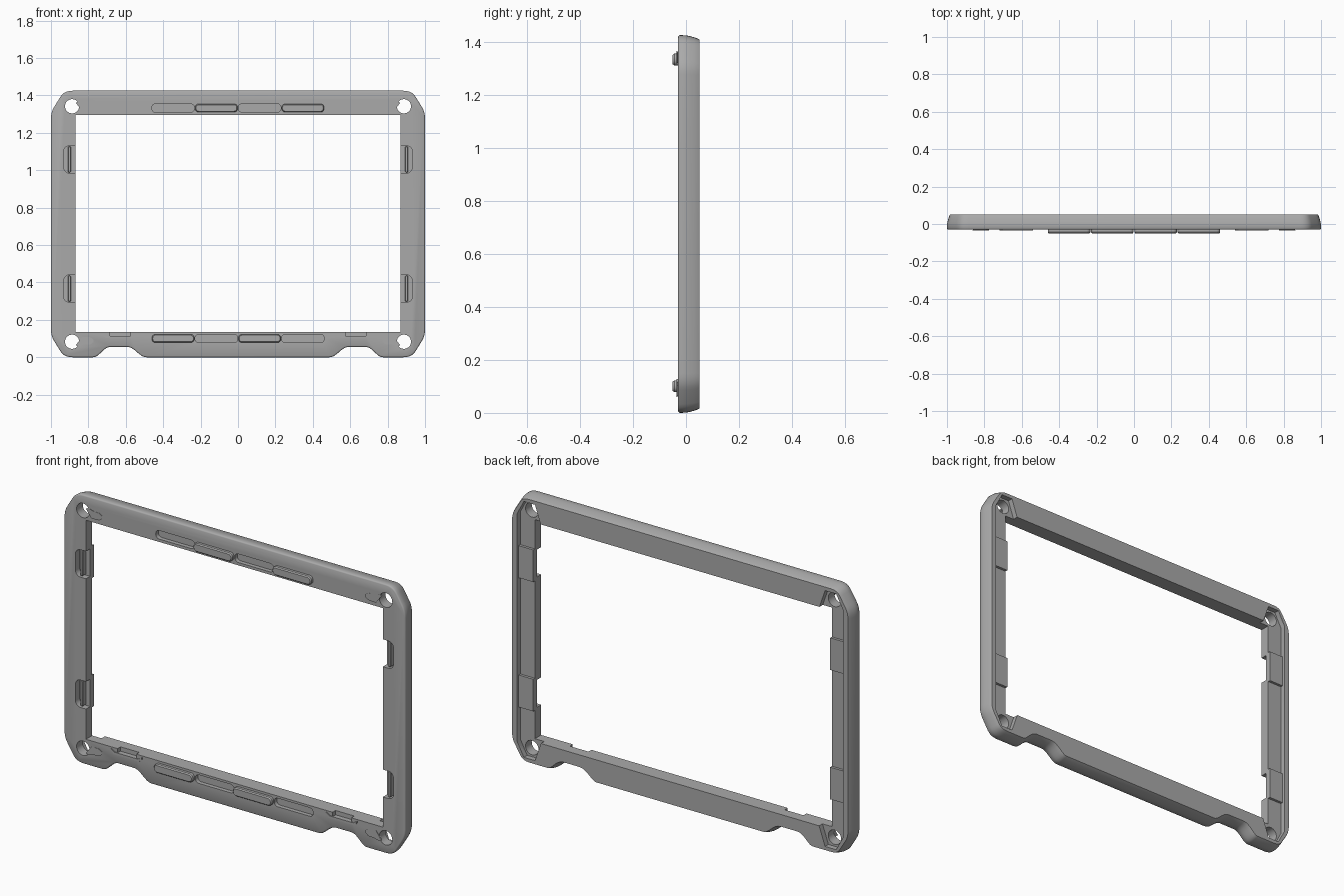
import bpy, bmesh, math
from mathutils import Vector

if "Cube" in bpy.data.objects:
    bpy.data.objects.remove(bpy.data.objects["Cube"])

grey = bpy.data.materials.new("mid grey")
grey.diffuse_color = (0.40, 0.40, 0.40, 1)
grey.use_nodes = True
grey.node_tree.nodes["Principled BSDF"].inputs["Base Color"].default_value = grey.diffuse_color
H = 1.425
MID = H / 2


def inset(pts, d):
    """Move a counter-clockwise outline inward by d."""
    out = []
    for i, p in enumerate(pts):
        a, b = Vector(pts[i - 1]), Vector(pts[(i + 1) % len(pts)])
        p = Vector(p)
        e1, e2 = (p - a).normalized(), (b - p).normalized()
        n1, n2 = Vector((-e1.y, e1.x)), Vector((-e2.y, e2.x))
        out.append(p + (n1 + n2) * d / (1 + n1.dot(n2)))
    return out


def loft(name, pts, rings):
    """Solid from an x-z outline swept through (y, inset) rings."""
    bm = bmesh.new()
    loops = [[bm.verts.new((p[0], y, p[1])) for p in inset(pts, d)] for y, d in rings]
    n = len(pts)
    for a, b in zip(loops, loops[1:]):
        for i in range(n):
            j = (i + 1) % n
            bm.faces.new((a[i], a[j], b[j], b[i]))
    bm.faces.new(loops[0][::-1])
    bm.faces.new(loops[-1])
    bmesh.ops.recalc_face_normals(bm, faces=bm.faces)
    me = bpy.data.meshes.new(name)
    bm.to_mesh(me)
    bm.free()
    me.materials.append(grey)
    ob = bpy.data.objects.new(name, me)
    bpy.context.collection.objects.link(ob)
    return ob


def rect(x0, x1, z0, z1):
    return [(x0, z0), (x1, z0), (x1, z1), (x0, z1)]


def rounded(x0, x1, z0, z1, r, n=5):
    pts = []
    for k, (cx, cz) in enumerate(rect(x0 + r, x1 - r, z0 + r, z1 - r)):
        for i in range(n + 1):
            a = math.pi * (1 + k / 2 + i / n / 2)
            pts.append((cx + r * math.cos(a), cz + r * math.sin(a)))
    return pts


def flip(pts, sx, sz):
    """Mirror an outline about the centre lines, keeping its winding."""
    out = [(x * sx, z if sz > 0 else H - z) for x, z in pts]
    return out[::-1] if sx * sz < 0 else out


def smooth(ob):
    bpy.ops.object.select_all(action='DESELECT')
    ob.select_set(True)
    bpy.context.view_layer.objects.active = ob
    bpy.ops.object.shade_smooth_by_angle(angle=math.radians(35))


def cut(ob, cutter):
    mod = ob.modifiers.new("cut", 'BOOLEAN')
    mod.operation = 'DIFFERENCE'
    mod.solver = 'EXACT'
    mod.object = cutter
    bpy.context.view_layer.objects.active = ob
    bpy.ops.object.modifier_apply(modifier=mod.name)
    bpy.data.objects.remove(cutter)


# Outer shell: right half of the outline, with the curved foot notch
half = [(0.49, 0)]
for i in range(1, 9):                       # rise into the notch
    t = i / 8
    half.append((0.49 + 0.10 * t, 0.0275 * (1 - math.cos(math.pi * t))))
for i in range(9):                          # fall out of the notch
    t = i / 8
    half.append((0.685 + 0.09 * t, 0.0275 * (1 + math.cos(math.pi * t))))


def corner(p0, p1, p2, n=5):
    for i in range(n + 1):
        t = i / n
        half.append(tuple((1 - t) ** 2 * a + 2 * t * (1 - t) * b + t * t * c
                          for a, b, c in zip(p0, p1, p2)))


corner((0.885, 0), (0.93, 0), (0.95, 0.033))
corner((0.982, 0.085), (1, 0.113), (1, 0.15))
corner((1, H - 0.15), (1, H - 0.113), (0.982, H - 0.085))
corner((0.95, H - 0.033), (0.93, H), (0.885, H))
outline = half + [(-x, z) for x, z in reversed(half)]
frame = loft("frame", outline, [(-0.03, 0.007), (-0.028, 0.003), (-0.023, 0), (0, 0.001),
                                (0.015, 0.004), (0.03, 0.008), (0.042, 0.012), (0.05, 0.016)])

# Screen opening
cut(frame, loft("opening_cutter", rect(-0.87, 0.87, 0.135, 1.295), [(-0.2, 0), (0.2, 0)]))

for sx in (1, -1):
    # Rear side channel running into both corners
    top = [(0.955, 1.315), (0.915, 1.39), (0.85, 1.39), (0.815, 1.29)]
    chan = [(x, H - z) for x, z in top[::-1]] + top
    cut(frame, loft("channel_cutter", flip(chan, sx, 1), [(0.022, 0), (0.1, 0)]))
    # Clip notch in the lower rail
    notch = [(0.575, 0.112), (0.685, 0.112), (0.685, 0.15), (0.575, 0.15)]
    cut(frame, loft("clip_cutter", flip(notch, sx, 1), [(-0.1, 0), (-0.005, 0)]))
    for sz in (1, -1):
        # Corner screw holes
        hole = [(0.887 + 0.038 * math.cos(a * math.pi / 16), 0.083 + 0.038 * math.sin(a * math.pi / 16))
                for a in range(32)]
        cut(frame, loft("hole_cutter", flip(hole, sx, sz), [(-0.2, 0), (0.2, 0)]))
        # Front pockets on the inner side edges
        pocket = rounded(0.835, 0.932, 0.295, 0.44, 0.03)
        cut(frame, loft("pocket_cutter", flip(pocket, sx, sz), [(-0.1, 0), (0.005, 0)]))

# Alternating grooves in the top and bottom rails
W = 0.2315
for k in range(4):
    x0 = -0.463 + k * W
    for z0, raised in ((1.31, k % 2 == 1), (0.078, k % 2 == 0)):
        slot = rounded(x0 + 0.002, x0 + W - 0.002, z0, z0 + 0.045, 0.02)
        if raised:
            smooth(loft("locating_bar", slot, [(-0.025, 0), (-0.044, 0), (-0.05, 0.005)]))
        else:
            cut(frame, loft("groove_cutter", slot, [(-0.1, 0), (-0.008, 0)]))
smooth(frame)

for sx in (1, -1):
    # Clip lip over the lower notch
    lip = [(0.555, 0.102), (0.705, 0.102), (0.72, 0.117), (0.72, 0.127), (0.7, 0.114),
           (0.56, 0.114), (0.54, 0.127), (0.54, 0.117)]
    loft("clip_lip", flip(lip, sx, 1), [(-0.025, 0), (-0.035, 0)])
    for sz in (1, -1):
        # Raised pads behind the pockets, with a slim rib in front
        loft("rear_pad", flip(rect(0.87, 0.957, 0.285, 0.455), sx, sz), [(0.015, 0), (0.036, 0)])
        smooth(loft("pocket_rib", flip(rounded(0.893, 0.91, 0.298, 0.437, 0.008), sx, sz),
                    [(0.01, 0), (-0.02, 0), (-0.024, 0.003)]))
        # Wedge nubs beside the screw holes
        nub = [(0.852, 0.062), (0.862, 0.066), (0.832, 0.106), (0.79, 0.104),
               (0.776, 0.094), (0.776, 0.082), (0.79, 0.072), (0.825, 0.070)][::-1]
        nub = [(x, z) for x, z in nub]
        loft("corner_nub", flip(nub, sx, sz), [(-0.025, 0), (-0.033, 0), (-0.036, 0.003)])
